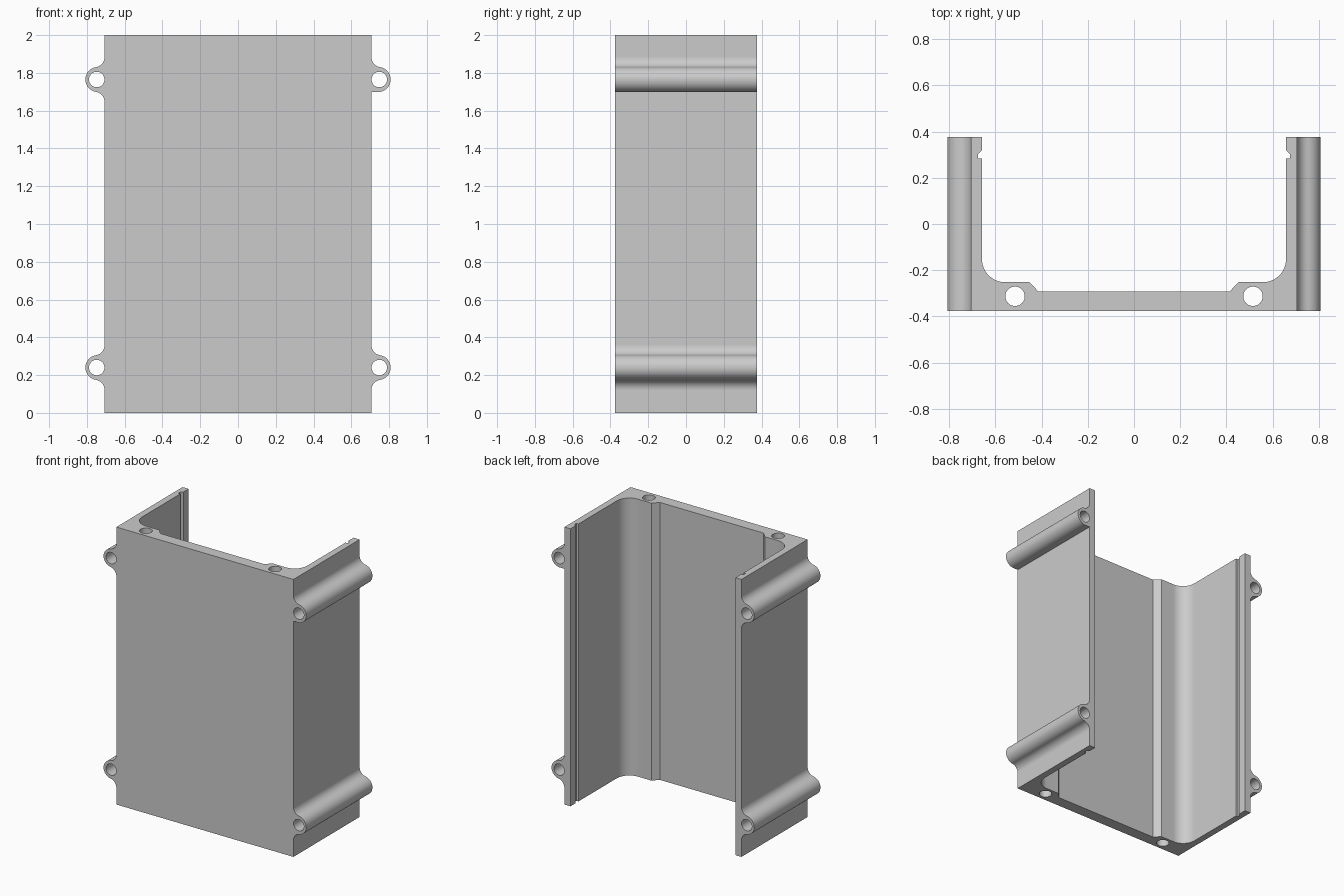
import bpy
import bmesh
from math import pi, cos, sin, atan2, radians

if "Cube" in bpy.data.objects:
    bpy.data.objects.remove(bpy.data.objects["Cube"], do_unlink=True)

HEIGHT = 2.0
DEPTH = 0.377      # half depth
WALL = 0.706       # outer wall face

metal = bpy.data.materials.new("light grey metal")
metal.use_nodes = True
colour = (0.6, 0.6, 0.6, 1)
metal.diffuse_color = colour
metal.node_tree.nodes["Principled BSDF"].inputs["Base Color"].default_value = colour


def arc(cx, cy, r, start, end, steps=16):
    return [(cx + r * cos(start + (end - start) * i / steps),
             cy + r * sin(start + (end - start) * i / steps)) for i in range(steps + 1)]


def circle(cx, cy, r, steps=40):
    return arc(cx, cy, r, 0, 2 * pi, steps)[:-1]


def extrude_outlines(name, outlines, half_length, location, rotation=(0, 0, 0)):
    """Extrude a flat outline with holes into a solid mesh."""
    curve = bpy.data.curves.new(name + "_outline", "CURVE")
    curve.dimensions = "2D"
    curve.fill_mode = "BOTH"
    curve.extrude = half_length
    for points in outlines:
        spline = curve.splines.new("POLY")
        spline.points.add(len(points) - 1)
        for p, (x, y) in zip(spline.points, points):
            p.co = (x, y, 0, 1)
        spline.use_cyclic_u = True
    helper = bpy.data.objects.new(name + "_helper", curve)
    bpy.context.collection.objects.link(helper)
    graph = bpy.context.evaluated_depsgraph_get()
    mesh = bpy.data.meshes.new_from_object(helper.evaluated_get(graph))
    bpy.data.objects.remove(helper, do_unlink=True)
    bpy.data.curves.remove(curve)

    bm = bmesh.new()
    bm.from_mesh(mesh)
    bmesh.ops.remove_doubles(bm, verts=bm.verts, dist=0.0001)
    bmesh.ops.recalc_face_normals(bm, faces=bm.faces)
    bm.to_mesh(mesh)
    bm.free()
    mesh.name = name
    mesh.materials.clear()
    mesh.materials.append(metal)
    obj = bpy.data.objects.new(name, mesh)
    bpy.context.collection.objects.link(obj)
    obj.location = location
    obj.rotation_euler = rotation
    bpy.ops.object.select_all(action="DESELECT")
    obj.select_set(True)
    bpy.context.view_layer.objects.active = obj
    bpy.ops.object.shade_smooth_by_angle(angle=radians(30))
    return obj


# U-shaped channel: half profile with snap groove, rounded corner and raised boss
inner = 0.658
half = [(WALL, -DEPTH), (WALL, DEPTH), (inner, DEPTH),
        (inner, 0.32), (0.675, 0.303), (0.675, 0.284), (inner, 0.284)]
half += arc(inner - 0.1, -0.152, 0.1, 0, -pi / 2)
half += [(0.452, -0.252), (0.413, -0.293)]
profile = half + [(-x, y) for x, y in reversed(half)]
screw_holes = [circle(s * 0.515, -0.313, 0.042) for s in (-1, 1)]
extrude_outlines("channel_body", [profile] + screw_holes, HEIGHT / 2, (0, 0, HEIGHT / 2))


# Mounting lugs: round tubes blended into the side walls
def lug_outline(sharp_bottom):
    cu, r, h = 0.036, 0.066, 0.12
    fillet = (cu * cu + h * h - r * r) / (2 * (cu + r))
    top = atan2(h, fillet - cu)
    blend = arc(fillet, h, fillet, pi, pi + top)
    if sharp_bottom:
        return blend + arc(cu, 0, r, top, -pi / 2, 28)[1:] + [(0, -r)]
    lower = [(u, -v) for u, v in reversed(blend)]
    return blend + arc(cu, 0, r, top, -top, 28)[1:-1] + lower


for side, side_name in ((1, "left"), (-1, "right")):
    for z, level in ((0.24, "lower"), (1.765, "upper")):
        sharp = side == 1 and level == "upper"
        outline = [(side * (WALL + u), v) for u, v in lug_outline(sharp)]
        bore = circle(side * 0.748, 0, 0.041)
        extrude_outlines(f"{level}_{side_name}_lug", [outline, bore], DEPTH,
                         (0, 0, z), (pi / 2, 0, 0))
